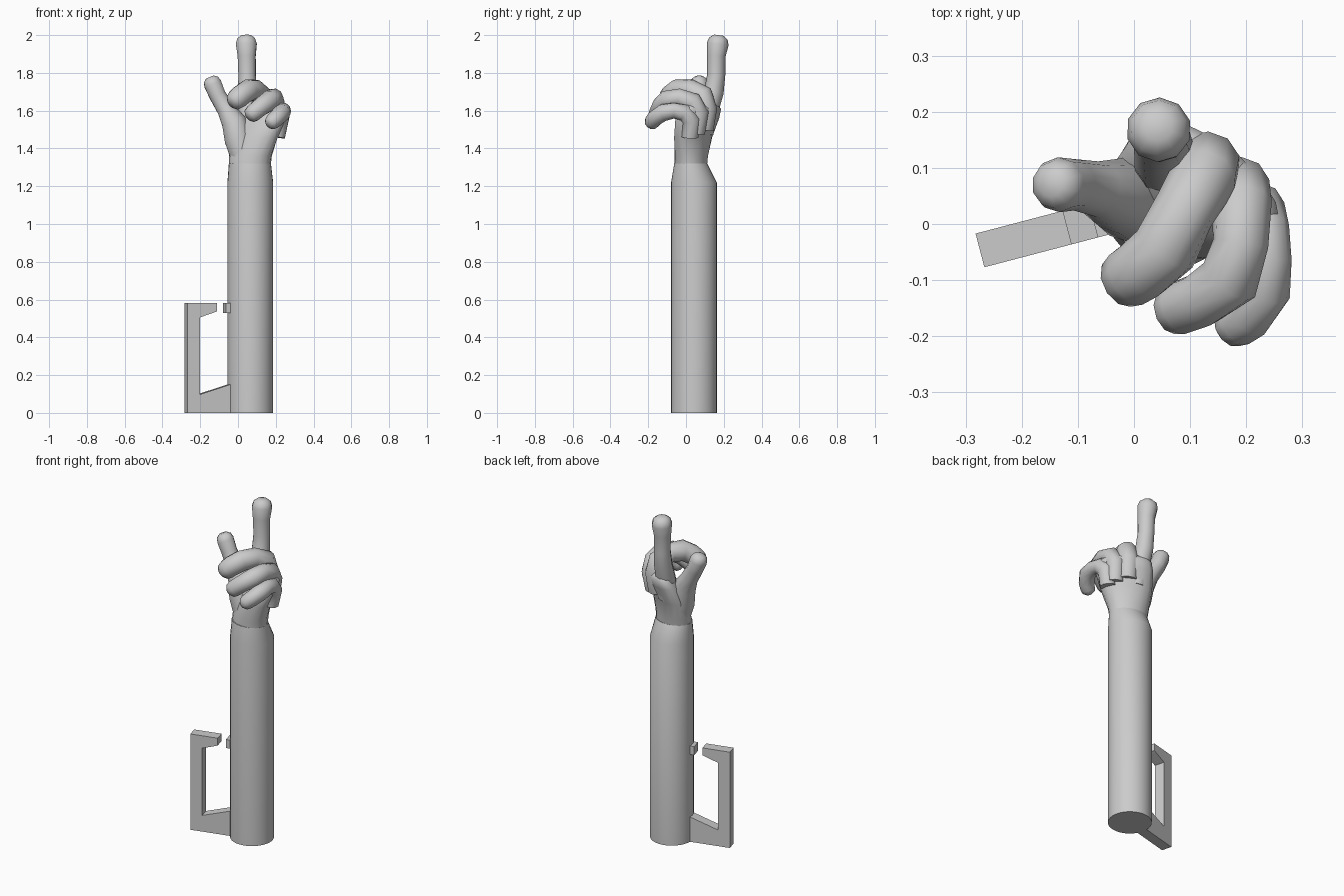
import bpy, bmesh, math
from mathutils import Vector, Matrix

if "Cube" in bpy.data.objects:
    bpy.data.objects.remove(bpy.data.objects["Cube"])

CENTRE = Vector((0.065, 0.042, 0))


def finish(name, bm, angle):
    bmesh.ops.recalc_face_normals(bm, faces=bm.faces)
    me = bpy.data.meshes.new(name)
    bm.to_mesh(me)
    bm.free()
    ob = bpy.data.objects.new(name, me)
    bpy.context.collection.objects.link(ob)
    bpy.ops.object.select_all(action='DESELECT')
    bpy.context.view_layer.objects.active = ob
    ob.select_set(True)
    if angle:
        bpy.ops.object.shade_smooth_by_angle(angle=math.radians(angle))
    return ob


def skin_rings(name, rings, angle):
    """Bridge a list of equal-length point rings and cap both ends."""
    bm = bmesh.new()
    vs = [[bm.verts.new(p) for p in ring] for ring in rings]
    n = len(vs[0])
    for a, b in zip(vs, vs[1:]):
        for i in range(n):
            j = (i + 1) % n
            bm.faces.new((a[i], a[j], b[j], b[i]))
    bm.faces.new(vs[0])
    bm.faces.new(vs[-1])
    return finish(name, bm, angle)


def ellipse(cx, cy, z, a, b, deg, n):
    # start every ring on the same world direction so the loft does not twist
    r = math.radians(deg)
    pts = []
    for i in range(n):
        t = 2 * math.pi * i / n - r
        x, y = a * math.cos(t), b * math.sin(t)
        pts.append(Vector((cx + x * math.cos(r) - y * math.sin(r),
                           cy + x * math.sin(r) + y * math.cos(r), z)))
    return pts


def finger(name, path, n=10):
    """Tapered tube along (x, y, z, radius) points with a rounded tip."""
    pts = [Vector(p[:3]) for p in path]
    rad = [p[3] for p in path]
    end = (pts[-1] - pts[-2]).normalized()
    r = rad[-1]
    pts += [pts[-1] + end * r * 0.5, pts[-1] + end * r * 0.8]
    rad += [r * 0.85, r * 0.45]
    rings, u = [], None
    for i, p in enumerate(pts):
        t = (pts[min(i + 1, len(pts) - 1)] - pts[max(i - 1, 0)]).normalized()
        u = Vector((1, 0.3, 0)) if u is None else u
        u = (u - t * u.dot(t)).normalized()
        v = t.cross(u)
        rings.append([p + (u * math.cos(2 * math.pi * k / n)
                           + v * math.sin(2 * math.pi * k / n)) * rad[i]
                      for k in range(n)])
    return skin_rings(name, rings, 60)


def plate(name, profile, half=0.031):
    """Flat radial plate: (distance from shaft axis, z) outline, extruded."""
    bm = bmesh.new()
    f = bm.faces.new([bm.verts.new((-u, -half, z)) for u, z in profile])
    ext = bmesh.ops.extrude_face_region(bm, geom=[f])
    bmesh.ops.translate(bm, vec=(0, 2 * half, 0),
                        verts=[g for g in ext['geom'] if isinstance(g, bmesh.types.BMVert)])
    m = Matrix.Translation(CENTRE) @ Matrix.Rotation(math.radians(14.7), 4, 'Z')
    bmesh.ops.transform(bm, matrix=m, verts=bm.verts)
    return finish(name, bm, 0)


# Shaft with tapered neck
cx, cy = CENTRE.x, CENTRE.y
skin_rings("shaft", [ellipse(cx, cy, 0, 0.121, 0.121, 0, 32),
                     ellipse(cx, cy, 1.22, 0.121, 0.121, 0, 32),
                     ellipse(0.063, 0.025, 1.32, 0.112, 0.087, -8, 32)], 30)

# Palm
skin_rings("palm", [ellipse(0.063, 0.025, 1.30, 0.110, 0.085, -8, 16),
                    ellipse(0.065, 0.028, 1.36, 0.117, 0.085, -18, 16),
                    ellipse(0.085, 0.038, 1.46, 0.142, 0.080, -32, 16),
                    ellipse(0.120, 0.060, 1.56, 0.160, 0.078, -38, 16),
                    ellipse(0.135, 0.080, 1.61, 0.150, 0.065, -38, 16),
                    ellipse(0.135, 0.085, 1.635, 0.120, 0.040, -38, 16)], 60)

# Pointing index finger
finger("index_finger", [(0.060, 0.09, 1.48, 0.055), (0.055, 0.115, 1.60, 0.056),
                        (0.050, 0.148, 1.70, 0.052), (0.048, 0.160, 1.79, 0.048),
                        (0.046, 0.160, 1.89, 0.050), (0.044, 0.168, 1.953, 0.058)])

# Curled fingers
finger("middle_finger", [(0.125, 0.09, 1.50, 0.055), (0.130, 0.105, 1.61, 0.060),
                         (0.125, 0.085, 1.68, 0.060), (0.090, 0.025, 1.71, 0.056),
                         (0.055, -0.045, 1.708, 0.060), (0.015, -0.080, 1.68, 0.058),
                         (-0.006, -0.093, 1.66, 0.056)])
finger("ring_finger", [(0.180, 0.05, 1.48, 0.050), (0.188, 0.065, 1.59, 0.055),
                       (0.192, 0.035, 1.645, 0.054), (0.190, -0.035, 1.668, 0.050),
                       (0.170, -0.100, 1.655, 0.055), (0.120, -0.135, 1.62, 0.050),
                       (0.080, -0.150, 1.587, 0.048)])
finger("little_finger", [(0.205, 0.02, 1.46, 0.045), (0.220, 0.025, 1.55, 0.050),
                         (0.230, -0.010, 1.59, 0.047), (0.238, -0.065, 1.60, 0.043),
                         (0.233, -0.120, 1.59, 0.047), (0.203, -0.165, 1.56, 0.044),
                         (0.183, -0.178, 1.542, 0.042)])

# Thumb with its fleshy base
finger("thumb", [(0.030, 0.035, 1.35, 0.070), (0.000, 0.040, 1.45, 0.075),
                 (-0.022, 0.050, 1.54, 0.068), (-0.065, 0.062, 1.61, 0.050),
                 (-0.108, 0.070, 1.68, 0.046), (-0.134, 0.070, 1.742, 0.049)])

# Side handle and the small stop opposite its open end
plate("side_handle", [(0.110, 0), (0.351, 0), (0.351, 0.582), (0.190, 0.582),
                      (0.190, 0.538), (0.205, 0.532), (0.282, 0.506),
                      (0.282, 0.098), (0.110, 0.153)])
plate("handle_stop", [(0.105, 0.53), (0.142, 0.53), (0.142, 0.582), (0.105, 0.582)])
